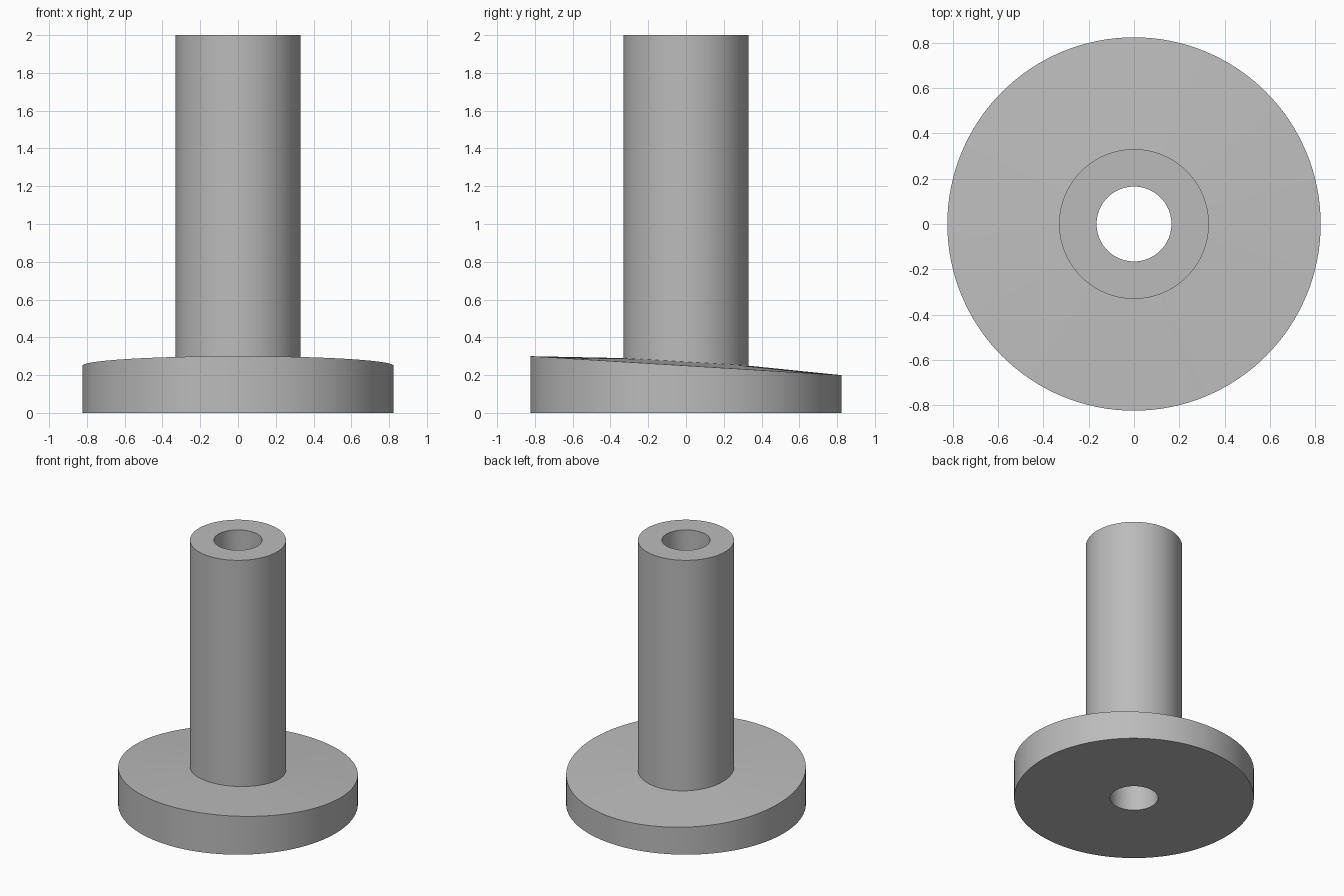
import bpy
import bmesh
import math

if "Cube" in bpy.data.objects:
    bpy.data.objects.remove(bpy.data.objects["Cube"], do_unlink=True)

SEGMENTS = 128
HOLE, TUBE, FLANGE = 0.165, 0.33, 0.823
SLOPE = -0.061  # fall of the flange top towards the back

# Closed section: radius, height, tilt along y
section = [
    (HOLE, 0, 0),
    (FLANGE, 0, 0),
    (FLANGE, 0.25, SLOPE),
    (TUBE, 0.27, SLOPE),
    (TUBE, 2, 0),
    (HOLE, 2, 0),
]

grey = bpy.data.materials.new("plain grey")
grey.use_nodes = True
colour = (0.5, 0.5, 0.5, 1)
grey.diffuse_color = colour
grey.node_tree.nodes["Principled BSDF"].inputs["Base Color"].default_value = colour


def ring(bm, radius, height, tilt):
    verts = []
    for i in range(SEGMENTS):
        a = math.tau * i / SEGMENTS
        y = radius * math.sin(a)
        verts.append(bm.verts.new((radius * math.cos(a), y, height + tilt * y)))
    return verts


# Hollow tube rising from a flange with a sloping top
bm = bmesh.new()
rings = [ring(bm, *point) for point in section]
for low, high in zip(rings, rings[1:] + rings[:1]):
    for i in range(SEGMENTS):
        j = (i + 1) % SEGMENTS
        bm.faces.new((low[i], low[j], high[j], high[i]))
bmesh.ops.recalc_face_normals(bm, faces=bm.faces)

mesh = bpy.data.meshes.new("flanged_tube")
bm.to_mesh(mesh)
bm.free()
mesh.materials.append(grey)
tube = bpy.data.objects.new("flanged_tube", mesh)
bpy.context.collection.objects.link(tube)

# Smooth walls with sharp rims
bpy.ops.object.select_all(action='DESELECT')
tube.select_set(True)
bpy.context.view_layer.objects.active = tube
bpy.ops.object.shade_smooth_by_angle(angle=math.radians(30))
